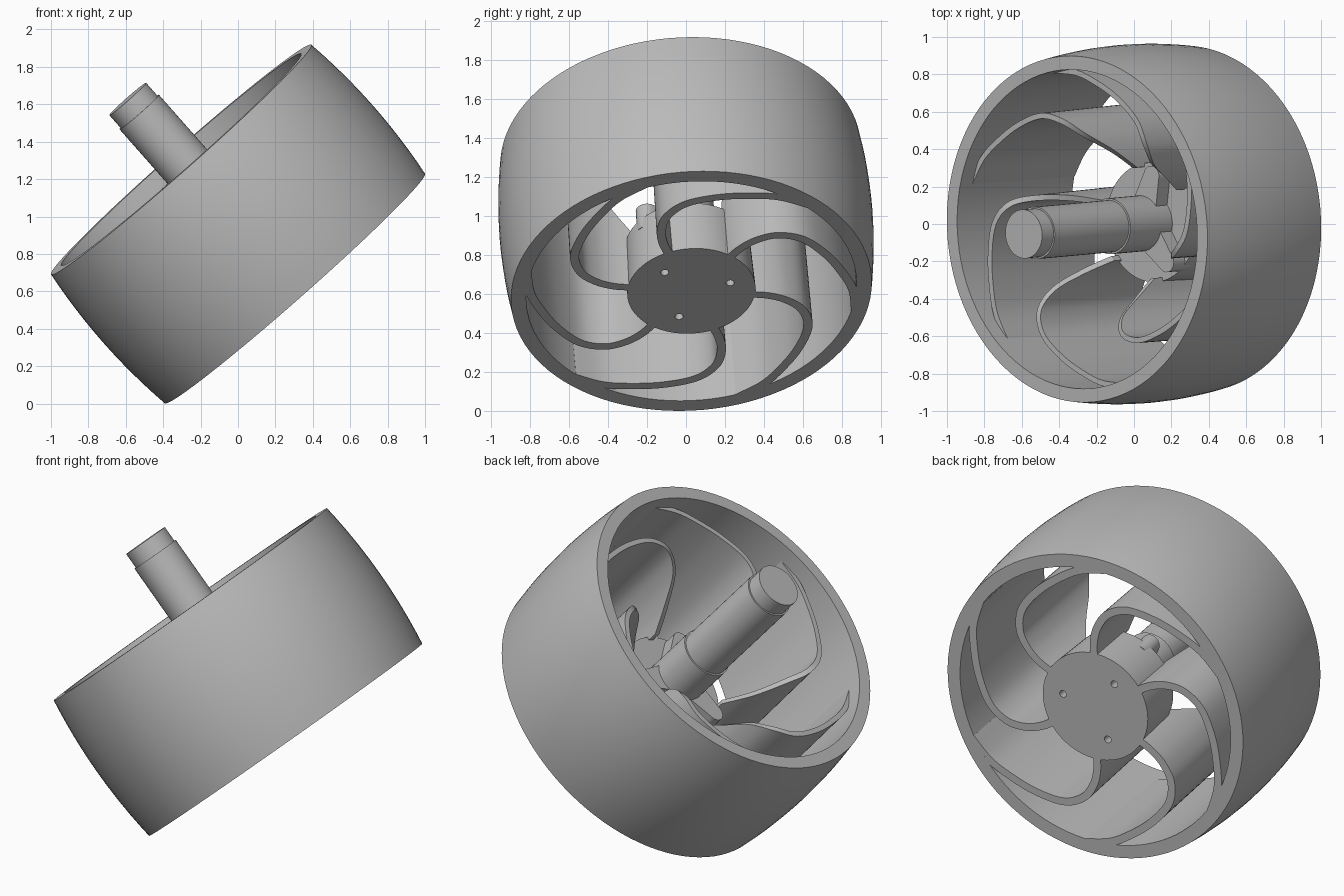
import bpy, bmesh
from math import sin, cos, pi, radians
from mathutils import Vector, Matrix

cube = bpy.data.objects.get("Cube")
if cube:
    bpy.data.objects.remove(cube, do_unlink=True)

grey = bpy.data.materials.new("plain_grey")
grey.use_nodes = True
grey.diffuse_color = (0.5, 0.5, 0.5, 1)
grey.node_tree.nodes["Principled BSDF"].inputs["Base Color"].default_value = (0.5, 0.5, 0.5, 1)

# Tilted wheel frame: local z is the axle
axle = Vector((-0.66, -0.06, 0.748)).normalized()
across = Vector((0, 1, 0))
across = (across - axle * across.dot(axle)).normalized()
side = across.cross(axle)
FRAME = Matrix.Translation((0, 0, 0.96)) @ Matrix((side, across, axle)).transposed().to_4x4()


def polar(r, deg, z=0.0):
    """Point in the wheel frame; angles run from local y towards local x."""
    return Vector((r * sin(radians(deg)), r * cos(radians(deg)), z))


def finish(bm, name, smooth=True):
    bmesh.ops.recalc_face_normals(bm, faces=bm.faces)
    mesh = bpy.data.meshes.new(name)
    bm.to_mesh(mesh)
    bm.free()
    obj = bpy.data.objects.new(name, mesh)
    bpy.context.collection.objects.link(obj)
    mesh.materials.append(grey)
    obj.matrix_world = FRAME
    bpy.ops.object.select_all(action="DESELECT")
    obj.select_set(True)
    bpy.context.view_layer.objects.active = obj
    if smooth:
        bpy.ops.object.shade_smooth_by_angle(angle=radians(30))
    return obj


def lathe(name, profile, closed=False, steps=96):
    """Spin an (r, z) profile; open profiles get capped ends."""
    bm = bmesh.new()
    rings = [[bm.verts.new(polar(r, 360 * i / steps, z)) for i in range(steps)]
             for r, z in profile]
    pairs = list(zip(rings, rings[1:]))
    if closed:
        pairs.append((rings[-1], rings[0]))
    else:
        bm.faces.new(rings[0])
        bm.faces.new(rings[-1])
    for a, b in pairs:
        for i in range(steps):
            j = (i + 1) % steps
            bm.faces.new((a[i], a[j], b[j], b[i]))
    return finish(bm, name)


def catmull(points, steps=6):
    """Smooth a list of vectors."""
    pts = [points[0]] + points + [points[-1]]
    out = []
    for a, b, c, d in zip(pts, pts[1:], pts[2:], pts[3:]):
        for i in range(steps):
            t = i / steps
            out.append(b + (c - a) * (t / 2) + (a * 2 - b * 5 + c * 4 - d) * (t * t / 2)
                       + (b * 3 - a - c * 3 + d) * (t ** 3 / 2))
    return out + [points[-1]]


# Crowned rim
crown = [(0.96 - 0.032 * (k / 6) ** 2, 0.46 * k / 6) for k in range(-6, 7)]
lathe("rim", crown + [(0.855, 0.46), (0.85, -0.46)], closed=True)

# Hub with three screw holes
hub = lathe("hub", [(0.33, -0.46), (0.32, -0.14)], steps=64)
for deg in (132, 14, 252):
    bm = bmesh.new()
    bmesh.ops.create_cone(bm, cap_ends=True, segments=20, radius1=0.021, radius2=0.021,
                          depth=0.2, matrix=Matrix.Translation(polar(0.205, deg, -0.46)))
    cutter = finish(bm, "hole_cutter", False)
    cutter.hide_render = True
    cut = hub.modifiers.new("hole", "BOOLEAN")
    cut.object = cutter
    cut.operation = "DIFFERENCE"
    bpy.context.view_layer.objects.active = hub
    bpy.ops.object.modifier_apply(modifier=cut.name)
    bpy.data.objects.remove(cutter, do_unlink=True)

# Stepped shaft
lathe("shaft", [(0.15, -0.2), (0.15, 0.2), (0.14, 0.2), (0.14, 0.8),
                (0.131, 0.8), (0.131, 0.893)], steps=48)


# Three rounded mounting lugs around the shaft foot
def lug(name, deg):
    bm = bmesh.new()
    tip = [polar(0.055, a) + Vector((0, 0.27, 0)) for a in range(-90, 91, 15)]
    outline = tip + [polar(0.1, 90), polar(0.1, -90)]
    turn = Matrix.Rotation(-radians(deg), 3, "Z")
    low, high = [[bm.verts.new(turn @ p + Vector((0, 0, z))) for p in outline]
                 for z in (-0.2, -0.05)]
    bm.faces.new(low)
    bm.faces.new(high)
    for i in range(len(low)):
        j = (i + 1) % len(low)
        bm.faces.new((low[i], low[j], high[j], high[i]))
    finish(bm, name)


for n, deg in enumerate((140, 20, 260)):
    lug(f"lug_{n + 1}", deg)

# Curled spokes: radius, sweep angle, height of the upper edge
CURL = [(0.30, 1, -0.08), (0.40, 1, 0.08), (0.50, -2, 0.25), (0.60, -8, 0.34),
        (0.68, -18, 0.36), (0.735, -32, 0.36), (0.79, -45, 0.36), (0.835, -54, 0.36),
        (0.87, -64, 0.36)]


def spoke(name, base):
    bm = bmesh.new()
    path = catmull([polar(r, base + a, z) for r, a, z in CURL])
    sections = []
    for i, p in enumerate(path):
        along = path[min(i + 1, len(path) - 1)] - path[max(i - 1, 0)]
        normal = Vector((-along.y, along.x, 0)).normalized()
        foot = Vector((p.x, p.y, -0.46))
        corners = (foot - normal * 0.023, foot + normal * 0.023,
                   p + normal * 0.015, p - normal * 0.015)
        sections.append([bm.verts.new(c) for c in corners])
    for a, b in zip(sections, sections[1:]):
        for k in range(4):
            m = (k + 1) % 4
            bm.faces.new((a[k], a[m], b[m], b[k]))
    bm.faces.new(sections[0])
    bm.faces.new(sections[-1])
    finish(bm, name)


for n in range(6):
    spoke(f"spoke_{n + 1}", -10 + 60 * n)
